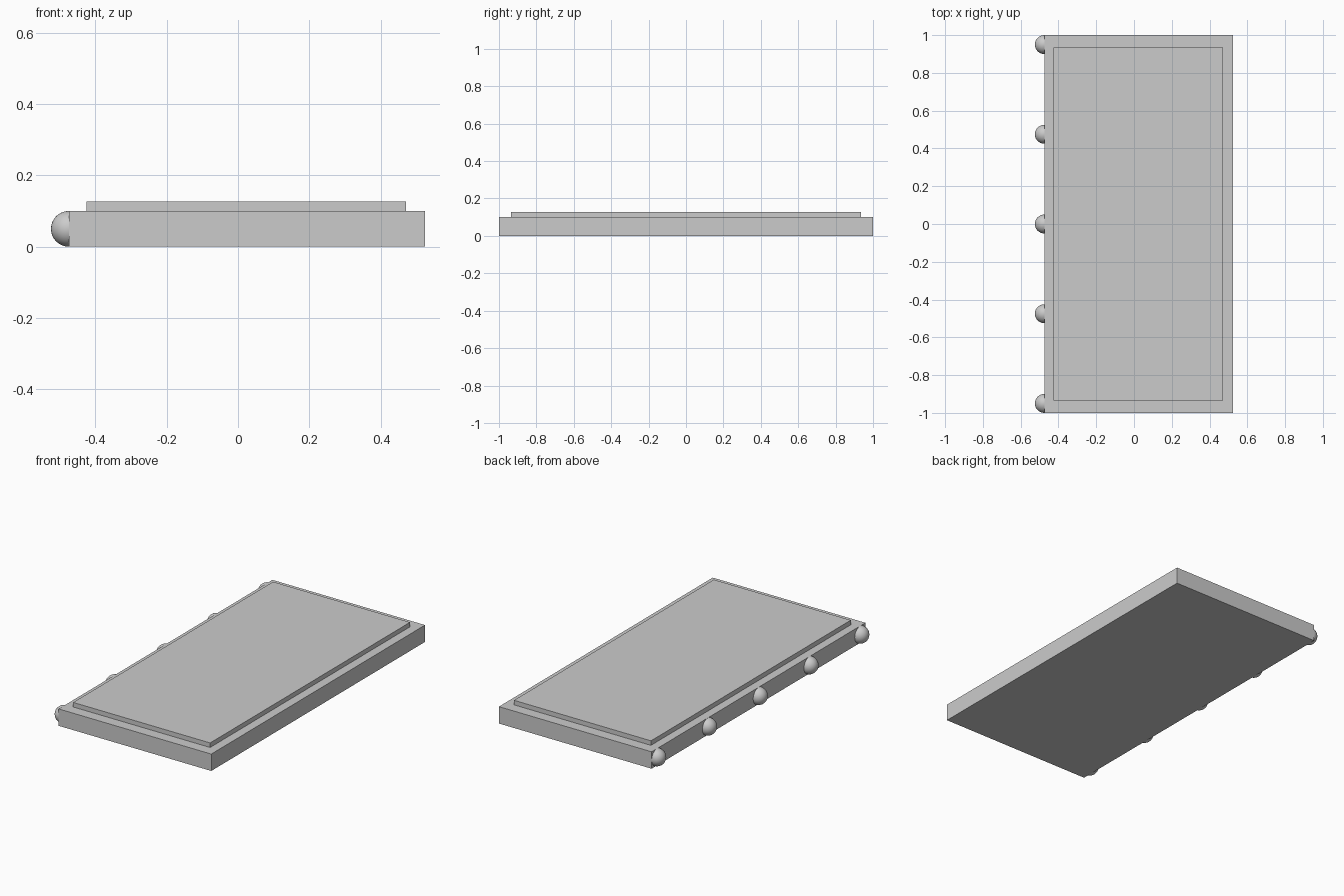
import bpy

if "Cube" in bpy.data.objects:
    bpy.data.objects.remove(bpy.data.objects["Cube"])


def box(name, x0, x1, half_y, z0, z1):
    bpy.ops.mesh.primitive_cube_add(size=1, location=((x0 + x1) / 2, 0, (z0 + z1) / 2))
    ob = bpy.context.object
    ob.name = name
    ob.scale = (x1 - x0, 2 * half_y, z1 - z0)
    bpy.ops.object.transform_apply(location=False, rotation=False, scale=True)
    return ob


# Main slab and the thin raised panel on top
box("base_slab", -0.475, 0.525, 1.0, 0.0, 0.1)
box("raised_panel", -0.425, 0.472, 0.935, 0.1, 0.127)

# Row of round studs along the left edge, half sunk into the slab
for i in range(5):
    bpy.ops.mesh.primitive_uv_sphere_add(segments=32, ring_count=16, radius=0.05,
                                         location=(-0.475, -0.95 + i * 0.475, 0.05))
    stud = bpy.context.object
    stud.name = f"edge_stud_{i + 1}"
    bpy.ops.object.shade_smooth()
